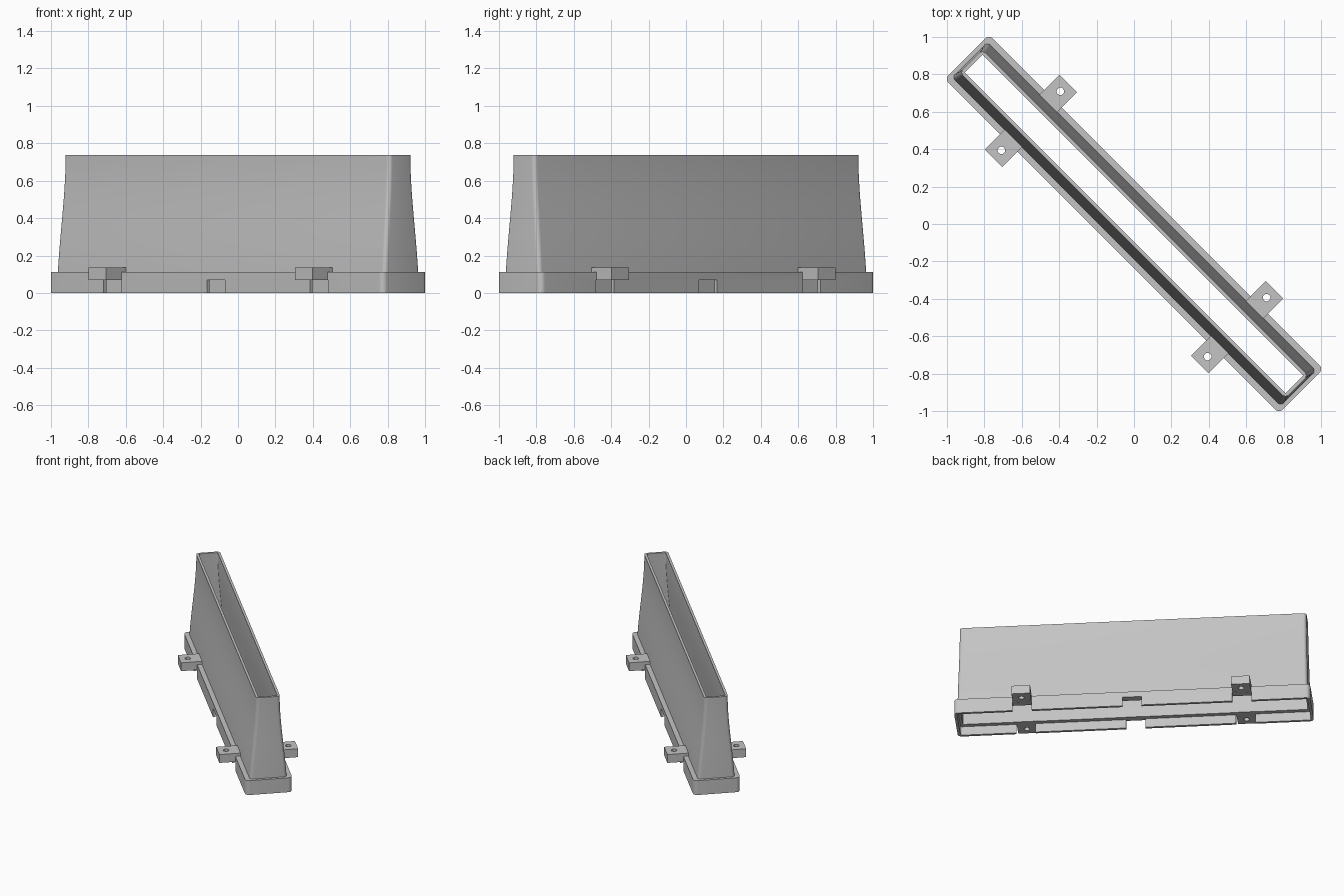
import bpy, bmesh
from math import pi, cos, sin
from mathutils import Matrix

if "Cube" in bpy.data.objects:
    bpy.data.objects.remove(bpy.data.objects["Cube"], do_unlink=True)

TURN = Matrix.Rotation(-pi / 4, 4, 'Z')   # the duct runs diagonally
grey = bpy.data.materials.new("light grey plastic")
grey.use_nodes = True
grey.diffuse_color = (0.55, 0.55, 0.55, 1)
grey.node_tree.nodes["Principled BSDF"].inputs["Base Color"].default_value = grey.diffuse_color


def finish(name, bm):
    bmesh.ops.recalc_face_normals(bm, faces=bm.faces)
    bm.transform(TURN)
    mesh = bpy.data.meshes.new(name)
    bm.to_mesh(mesh)
    bm.free()
    mesh.materials.append(grey)
    ob = bpy.data.objects.new(name, mesh)
    bpy.context.collection.objects.link(ob)
    return ob


def closed_loft(name, rings):
    """Skin rings of equal length, joining the last back to the first."""
    bm = bmesh.new()
    loops = [[bm.verts.new(p) for p in ring] for ring in rings]
    n = len(loops[0])
    for a, b in zip(loops, loops[1:] + loops[:1]):
        for i in range(n):
            j = (i + 1) % n
            bm.faces.new((a[i], a[j], b[j], b[i]))
    return finish(name, bm)


def rounded_rect(hx, hy, z, r, steps=6):
    pts = []
    for q, (sx, sy) in enumerate([(1, 1), (-1, 1), (-1, -1), (1, -1)]):
        for k in range(steps + 1):
            a = (q + k / steps) * pi / 2
            pts.append((sx * (hx - r) + r * cos(a), sy * (hy - r) + r * sin(a), z))
    return pts


def select_only(ob):
    bpy.ops.object.select_all(action='DESELECT')
    ob.select_set(True)
    bpy.context.view_layer.objects.active = ob


# Hollow body: skirt, flange and gently curved walls as one shell
TOP, FLANGE, LEDGE, WALL = 0.738, 0.112, 0.068, 0.018
walls = []
for i in range(15):
    t = i / 14
    s = t * t * (3 - 2 * t) * 0.6 + (2 * t - t * t) * 0.4
    walls.append((1.243 - 0.012 * s, 0.133 - 0.047 * s, FLANGE + t * (TOP - FLANGE)))

rings = [rounded_rect(1.264, 0.168, 0, 0.03), rounded_rect(1.264, 0.168, FLANGE, 0.03)]
rings += [rounded_rect(hx, hy, z, 0.024) for hx, hy, z in walls]
rings += [rounded_rect(hx - WALL, hy - WALL, z, 0.008) for hx, hy, z in reversed(walls)]
hx, hy, _ = walls[0]
rings += [rounded_rect(hx - WALL, hy - WALL, LEDGE, 0.008),
          rounded_rect(1.244, 0.148, LEDGE, 0.012), rounded_rect(1.244, 0.148, 0, 0.012)]
body = closed_loft("duct_body", rings)

# Notches through both sides of the skirt
bm = bmesh.new()
for x in (-0.78, 0, 0.78):
    m = Matrix.Translation((x, 0, 0.0195)) @ Matrix.Diagonal((0.136, 0.5, 0.099, 1))
    bmesh.ops.create_cube(bm, size=1, matrix=m)
cutter = finish("notch_cutter", bm)
cutter.hide_render = True
mod = body.modifiers.new("notches", 'BOOLEAN')
mod.operation, mod.solver, mod.object = 'DIFFERENCE', 'EXACT', cutter
select_only(body)
bpy.ops.object.modifier_apply(modifier=mod.name)
bpy.data.objects.remove(cutter, do_unlink=True)
select_only(body)
bpy.ops.object.shade_smooth_by_angle(angle=pi / 6)

# Mounting tabs, each a square plate with a screw hole
angles = [k * pi / 12 for k in range(24)]


def mounting_tab(name, x, side):
    def square(z):
        pts = []
        for a in angles:
            m = max(abs(cos(a)), abs(sin(a)))
            pts.append((x + 0.066 * cos(a) / m, side * (0.206 + 0.077 * sin(a) / m), z))
        return pts

    def hole(z):
        return [(x + 0.02 * cos(a), side * (0.223 + 0.02 * sin(a)), z) for a in angles]

    tab = closed_loft(name, [square(0.07), square(0.135), hole(0.135), hole(0.07)])
    select_only(tab)
    bpy.ops.object.shade_smooth_by_angle(angle=pi / 6)


for side, side_name in ((-1, "front"), (1, "back")):
    for x, end_name in ((-0.78, "right"), (0.78, "left")):
        mounting_tab(f"{side_name}_{end_name}_tab", x, side)
